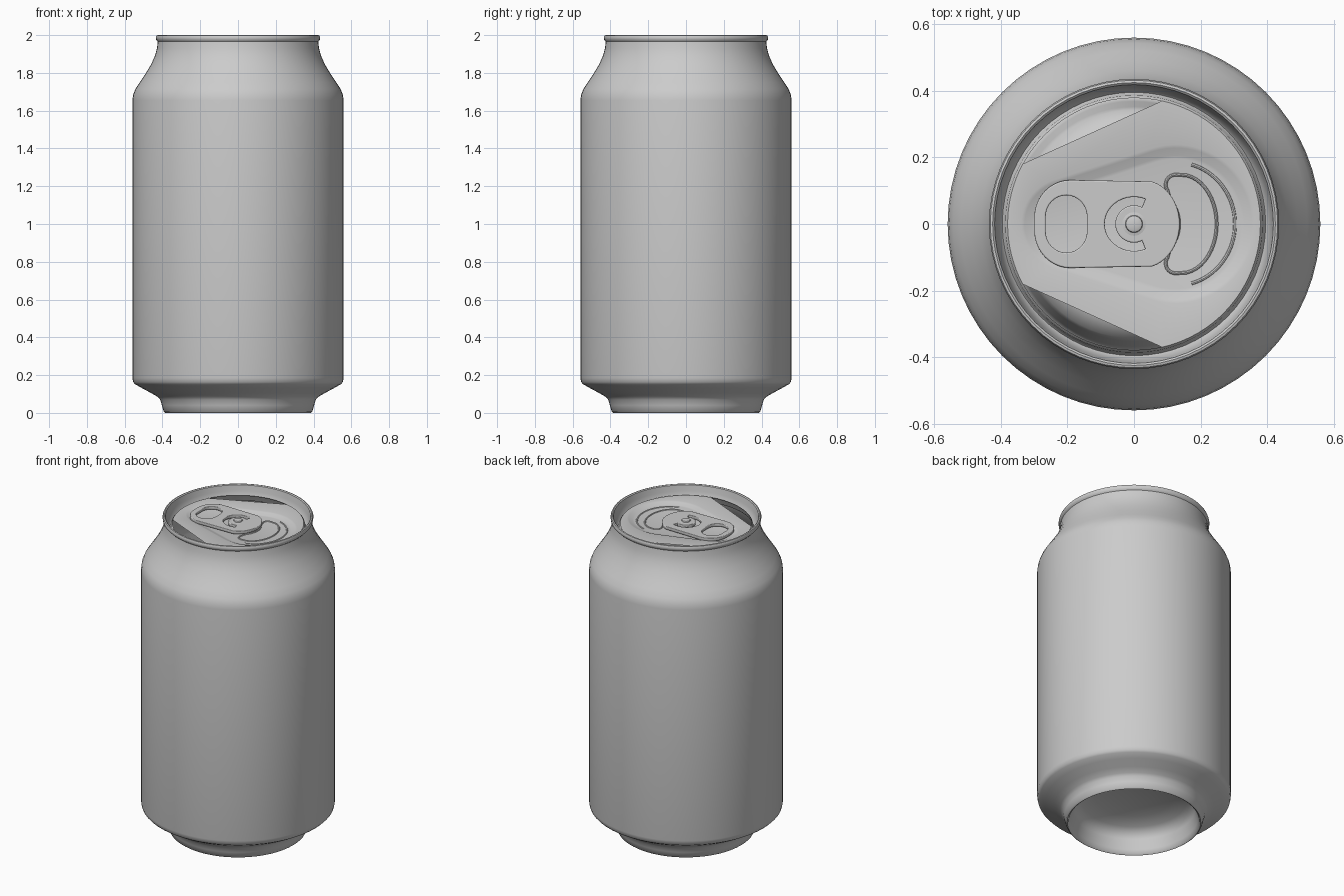
import bpy, bmesh, math
from math import sin, cos, pi, radians, hypot, atan2

cube = bpy.data.objects.get("Cube")
if cube:
    bpy.data.objects.remove(cube, do_unlink=True)

metal = bpy.data.materials.new("brushed grey metal")
GREY = (0.6, 0.6, 0.6, 1)
metal.use_nodes = True
metal.diffuse_color = GREY
metal.node_tree.nodes["Principled BSDF"].inputs["Base Color"].default_value = GREY


def finish(obj, angle=35):
    obj.data.materials.clear()
    obj.data.materials.append(metal)
    bpy.ops.object.select_all(action='DESELECT')
    obj.select_set(True)
    bpy.context.view_layer.objects.active = obj
    bpy.ops.object.shade_smooth_by_angle(angle=radians(angle))


def loft(name, loops, cap_start=False, cap_end=False, angle=35):
    """Bridge closed loops of equal length into one skin."""
    bm = bmesh.new()
    rings = [[bm.verts.new(p) for p in loop] for loop in loops]
    n = len(rings[0])
    for a, b in zip(rings, rings[1:]):
        for i in range(n):
            j = (i + 1) % n
            bm.faces.new((a[i], a[j], b[j], b[i]))
    if cap_start:
        bm.faces.new(rings[0][::-1])
    if cap_end:
        bm.faces.new(rings[-1])
    mesh = bpy.data.meshes.new(name)
    bm.to_mesh(mesh)
    bm.free()
    obj = bpy.data.objects.new(name, mesh)
    bpy.context.collection.objects.link(obj)
    finish(obj, angle)
    return obj


def ring(r, z, n=64):
    return [(r * cos(2 * pi * i / n), r * sin(2 * pi * i / n), z) for i in range(n)]


def arc(cx, cy, rx, ry, a0, a1, n):
    return [(cx + rx * cos(radians(a0 + (a1 - a0) * i / n)),
             cy + ry * sin(radians(a0 + (a1 - a0) * i / n))) for i in range(n + 1)]


def curve(name, outlines, z, extrude=0.0, bevel=0.0, filled=True, cyclic=True):
    """Flat plate with holes, or a round bead along an outline."""
    data = bpy.data.curves.new(name, 'CURVE')
    data.dimensions = '2D' if filled else '3D'
    data.fill_mode = 'BOTH' if filled else 'FULL'
    data.extrude, data.bevel_depth, data.bevel_resolution = extrude, bevel, 2
    for pts in outlines:
        s = data.splines.new('POLY')
        s.points.add(len(pts) - 1)
        for p, (x, y) in zip(s.points, pts):
            p.co = (x, y, 0, 1)
        s.use_cyclic_u = cyclic
    obj = bpy.data.objects.new(name, data)
    obj.location.z = z
    bpy.context.collection.objects.link(obj)
    bpy.ops.object.select_all(action='DESELECT')
    obj.select_set(True)
    bpy.context.view_layer.objects.active = obj
    bpy.ops.object.convert(target='MESH')
    finish(bpy.context.object, 40)


# Body: domed underside, foot, straight wall, neck, rolled rim and countersink
dome = [(0.35 * sin(radians(a)), 0.10 + 0.09 * cos(radians(a))) for a in (4, 20, 40, 60, 78)]
profile = dome + [
    (0.352, 0.09), (0.368, 0.03), (0.376, 0.006), (0.385, 0.0), (0.393, 0.006),
    (0.403, 0.04), (0.412, 0.07), (0.425, 0.085), (0.46, 0.105), (0.51, 0.132),
    (0.545, 0.152), (0.555, 0.163), (0.559, 0.185), (0.559, 1.0), (0.559, 1.655),
    (0.555, 1.685), (0.543, 1.715), (0.52, 1.75), (0.49, 1.795), (0.46, 1.845),
    (0.44, 1.89), (0.429, 1.93), (0.425, 1.966), (0.433, 1.974), (0.435, 1.988),
    (0.431, 1.998), (0.424, 2.0), (0.418, 1.995), (0.412, 1.96), (0.402, 1.915),
    (0.395, 1.908), (0.389, 1.915), (0.386, 1.94), (0.378, 1.948)]
loft("can_body", [ring(r, z) for r, z in profile], cap_start=True, angle=40)


# Lid: flat disc with a shallow teardrop panel pressed into it
def teardrop(big_r, small_r, bx=0.125, sx=-0.2):
    t = math.degrees(math.acos((big_r - small_r) / (bx - sx)))
    t = 180 - t
    return arc(bx, 0, big_r, big_r, -t, t, 40) + arc(sx, 0, small_r, small_r, t, 360 - t, 22)


def at(pts, z):
    return [(x, y, z) for x, y in pts]


outer = teardrop(0.238, 0.138)
lid_edge = [(0.379 * x / hypot(x, y), 0.379 * y / hypot(x, y)) for x, y in outer]
loft("lid", [at(lid_edge, 1.948), at(outer, 1.948), at(teardrop(0.228, 0.128), 1.945),
             at(teardrop(0.205, 0.105), 1.935), at(teardrop(0.195, 0.095), 1.933)],
     cap_end=True, angle=30)

# Raised ridge around the pouring end
curve("pouring_ridge", [arc(0.125, 0, 0.178, 0.185, -75, 75, 32)], 1.931,
      bevel=0.006, filled=False, cyclic=False)

# Bean-shaped score line of the opening
bean = (arc(0.14, 0, 0.108, 0.148, -80, 80, 20) + arc(0.125, 0.118, 0.03, 0.03, 85, 215, 8)
        + arc(0.02, 0, 0.115, 0.115, 40, -40, 12) + arc(0.125, -0.118, 0.03, 0.03, 145, 275, 8))
curve("opening_score", [bean], 1.933, bevel=0.005, filled=False)

# Pull tab with a finger hole and a C-shaped slot around the rivet
tab = (arc(0.025, 0, 0.108, 0.128, -75, 75, 20) + arc(-0.19, 0.02, 0.105, 0.108, 90, 180, 10)
       + arc(-0.19, -0.02, 0.105, 0.108, 180, 270, 10))
finger = arc(-0.203, 0.022, 0.066, 0.068, 0, 180, 16) + arc(-0.203, -0.022, 0.066, 0.068, 180, 360, 16)
slot = arc(0, 0, 0.092, 0.085, 65, 295, 24) + arc(0, 0, 0.052, 0.052, 300, 60, 24)
curve("pull_tab", [tab, finger, slot], 1.951, extrude=0.006, bevel=0.004)

# Rivet holding the tab
loft("rivet", [ring(0.04, 1.93, 32), ring(0.04, 1.96, 32), ring(0.026, 1.963, 32),
               ring(0.024, 1.97, 32), ring(0.017, 1.973, 32)], cap_end=True)
